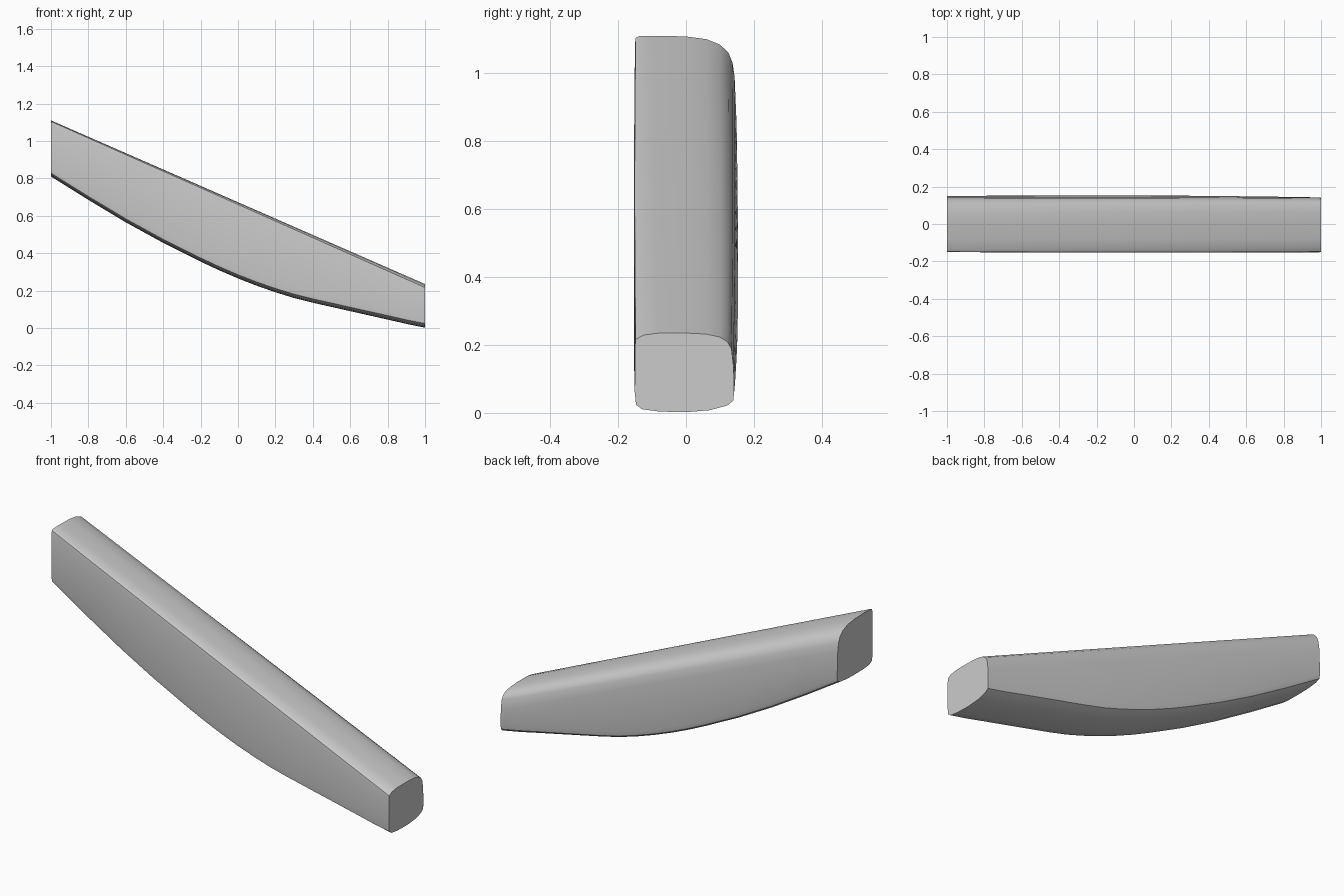
import bpy, bmesh

if "Cube" in bpy.data.objects:
    bpy.data.objects.remove(bpy.data.objects["Cube"])

# Underside curve (x, z); the top runs straight
BOTTOM = [(-1, .81), (-.8, .685), (-.6, .565), (-.4, .455), (-.2, .355), (-.1, .308),
          (0, .265), (.1, .226), (.2, .191), (.3, .16), (.4, .135), (.6, .09), (.8, .045), (.9, .022), (1, .002)]

# Half sections: (y, depth below top) at the high end and the low end
TOP_HIGH = [(-.15, .022), (-.148, .006), (-.138, .001), (-.08, 0), (0, .002), (.06, .01),
            (.1, .026), (.125, .05), (.137, .08), (.143, .12)]
TOP_LOW = [(-.15, .04), (-.148, .02), (-.125, .007), (-.08, .001), (0, .001), (.06, .004),
           (.1, .013), (.122, .027), (.134, .048), (.14, .1)]
# (y, height above bottom)
LOW_HIGH = [(.149, .04), (.143, .018), (.12, .008), (.07, .002), (0, 0), (-.08, .001),
            (-.125, .006), (-.145, .018), (-.15, .04)]
LOW_LOW = [(.142, .06), (.139, .034), (.122, .02), (.07, .006), (0, 0), (-.08, .002),
           (-.13, .009), (-.147, .022), (-.151, .06)]


def lerp(a, b, t):
    return a + (b - a) * t


bm = bmesh.new()
rings = []
for x, zb in BOTTOM:
    t = (x + 1) / 2
    zt = lerp(1.11, .236, t)
    bulge = 1 - x * x
    ring = []
    for (y0, d0), (y1, d1) in zip(TOP_HIGH, TOP_LOW):
        y = lerp(y0, y1, t)
        ring.append(bm.verts.new((x, y * (1 + .02 * bulge), zt - lerp(d0, d1, t))))
    for (y0, d0), (y1, d1) in zip(LOW_HIGH, LOW_LOW):
        y = lerp(y0, y1, t)
        ring.append(bm.verts.new((x, y * (1 + .05 * bulge if y > 0 else 1 + .02 * bulge),
                                  zb + lerp(d0, d1, t))))
    rings.append(ring)

# Skin between sections and flat end caps
n = len(rings[0])
for a, b in zip(rings, rings[1:]):
    for i in range(n):
        j = (i + 1) % n
        bm.faces.new((a[i], a[j], b[j], b[i]))
bm.faces.new(rings[0])
bm.faces.new(rings[-1])
bmesh.ops.recalc_face_normals(bm, faces=bm.faces)

mesh = bpy.data.meshes.new("curved_bar")
bm.to_mesh(mesh)
bm.free()
bar = bpy.data.objects.new("curved_bar", mesh)
bpy.context.collection.objects.link(bar)
bpy.context.view_layer.objects.active = bar
bar.select_set(True)
bpy.ops.object.shade_smooth_by_angle(angle=.6)
